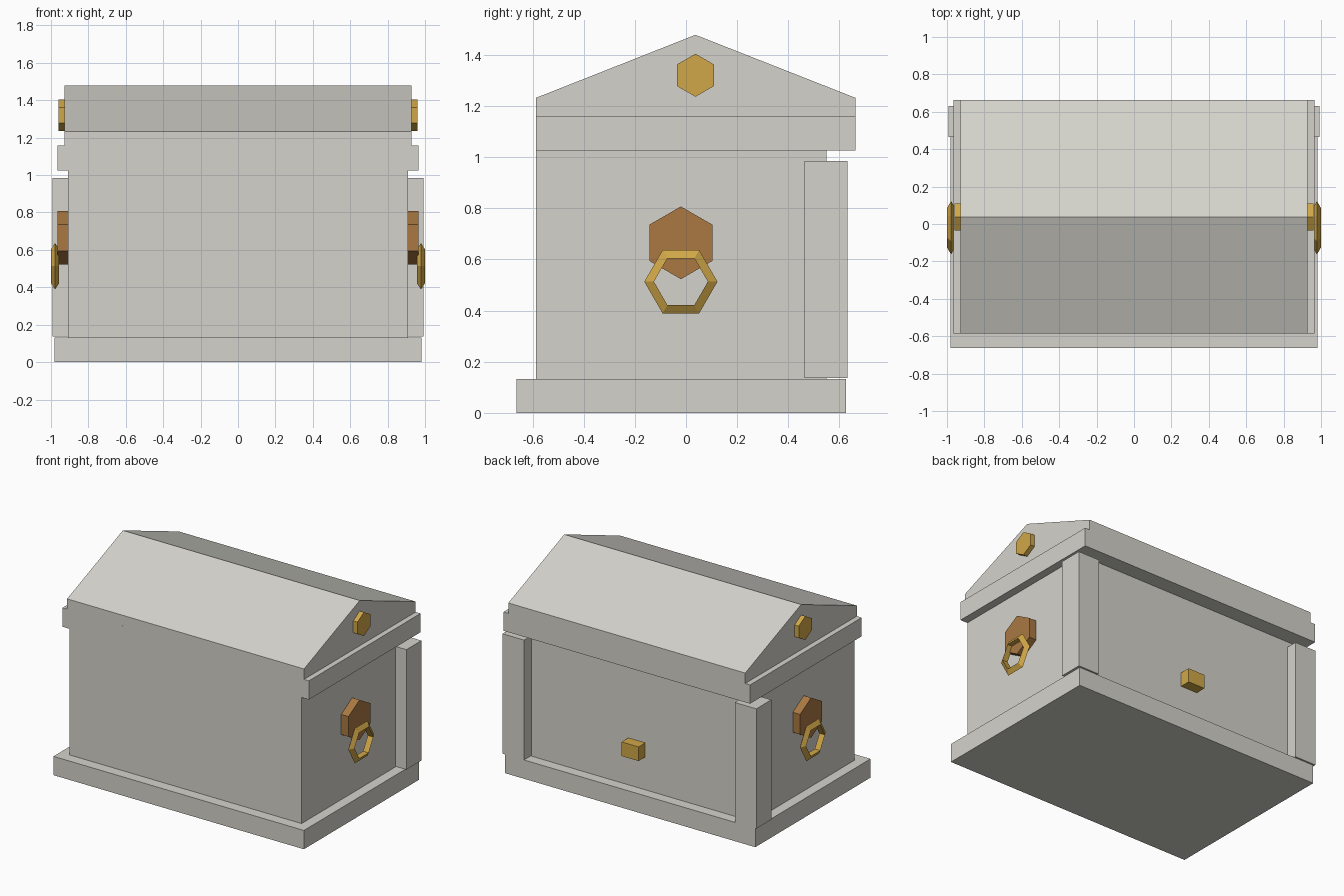
import bpy, bmesh, math

if "Cube" in bpy.data.objects:
    bpy.data.objects.remove(bpy.data.objects["Cube"])


def material(name, rgb):
    m = bpy.data.materials.new(name)
    m.diffuse_color = (*rgb, 1)
    m.use_nodes = True
    m.node_tree.nodes["Principled BSDF"].inputs["Base Color"].default_value = m.diffuse_color
    return m


STONE = material("pale_stone", (0.66, 0.65, 0.60))
GOLD = material("gold", (0.64, 0.39, 0.065))
BRONZE = material("bronze", (0.40, 0.19, 0.055))


def make(name, verts, faces, mat):
    mesh = bpy.data.meshes.new(name)
    mesh.from_pydata(verts, [], faces)
    mesh.materials.append(mat)
    bm = bmesh.new()
    bm.from_mesh(mesh)
    bmesh.ops.recalc_face_normals(bm, faces=bm.faces)
    bm.to_mesh(mesh)
    bm.free()
    ob = bpy.data.objects.new(name, mesh)
    bpy.context.collection.objects.link(ob)
    return ob


def prism(name, profile, x0, x1, mat):
    """Extrude a (y, z) profile along x."""
    n = len(profile)
    verts = [(x, y, z) for x in (x0, x1) for y, z in profile]
    faces = [tuple(range(n)), tuple(range(n, 2 * n))]
    faces += [(i, (i + 1) % n, n + (i + 1) % n, n + i) for i in range(n)]
    return make(name, verts, faces, mat)


def box(name, x0, x1, y0, y1, z0, z1, mat):
    return prism(name, [(y0, z0), (y1, z0), (y1, z1), (y0, z1)], x0, x1, mat)


def hexagon(y, z, r):
    """Hexagon with a corner pointing up."""
    return [(y + r * math.sin(i * math.pi / 3), z + r * math.cos(i * math.pi / 3))
            for i in range(6)]


def ring(name, x, y, z, major, minor, mat):
    """Six-sided ring around the x axis with a triangular section."""
    verts, faces = [], []
    for i in range(6):
        a = i * math.pi / 3
        for j in range(3):
            b = j * 2 * math.pi / 3
            r = major + minor * math.cos(b)
            verts.append((x + minor * math.sin(b), y + r * math.cos(a), z + r * math.sin(a)))
            k, l = (i + 1) % 6, (j + 1) % 3
            faces.append((3 * i + j, 3 * k + j, 3 * k + l, 3 * i + l))
    return make(name, verts, faces, mat)


# Main masses
box("base_slab", -0.98, 0.98, -0.663, 0.625, 0, 0.133, STONE)
box("body", -0.908, 0.908, -0.586, 0.55, 0.133, 1.025, STONE)
box("lid_band", -0.965, 0.965, -0.586, 0.662, 1.025, 1.158, STONE)
prism("gabled_lid", [(-0.586, 1.158), (0.662, 1.158), (0.662, 1.232),
                     (0.037, 1.478), (-0.586, 1.232)], -0.927, 0.927, STONE)

# Back lock
box("back_lock", -0.066, 0.066, 0.55, 0.625, 0.365, 0.465, GOLD)

# Parts repeated on both ends
for side, s in (("left", -1), ("right", 1)):
    box(side + "_corner_post", *sorted((s * 0.825, s * 0.993)), 0.464, 0.632, 0.137, 0.985, STONE)
    prism(side + "_gable_stud", hexagon(0.037, 1.32, 0.084), s * 0.90, s * 0.96, GOLD)
    prism(side + "_handle_mount", hexagon(-0.02, 0.665, 0.142), s * 0.89, s * 0.965, BRONZE)
    ring(side + "_handle_ring", s * 0.978, -0.02, 0.513, 0.118, 0.025, GOLD)
